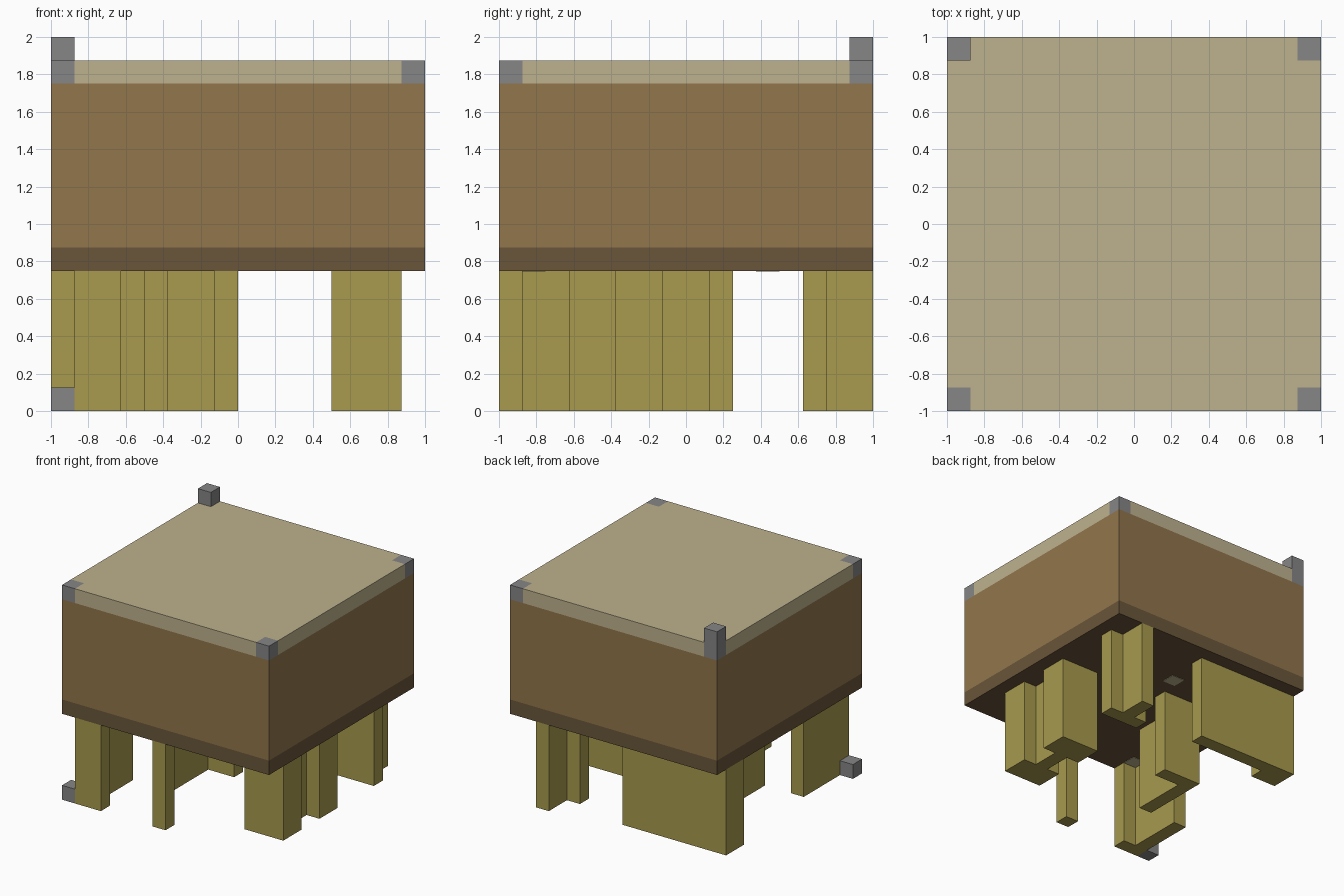
import bpy
import bmesh
from mathutils import Vector

UNIT = 0.125  # everything sits on a grid of eighths

old = bpy.data.objects.get("Cube")
if old:
    bpy.data.objects.remove(old, do_unlink=True)


def make_material(name, red, green, blue):
    """Flat material from display colour values."""
    linear = [((c / 255 + 0.055) / 1.055) ** 2.4 for c in (red, green, blue)]
    mat = bpy.data.materials.new(name)
    mat.use_nodes = True
    mat.diffuse_color = (*linear, 1)
    shader = mat.node_tree.nodes["Principled BSDF"]
    shader.inputs["Base Color"].default_value = (*linear, 1)
    shader.inputs["Roughness"].default_value = 0.9
    return mat


beige = make_material("beige_top", 190, 178, 142)
brown = make_material("brown_wood", 146, 118, 76)
dark = make_material("dark_brown_base", 106, 86, 58)
olive = make_material("olive_legs", 168, 154, 78)
grey = make_material("grey_stone", 134, 134, 134)


def finish(name, bm, *materials):
    """Turn a bmesh into a named, flat-shaded object."""
    bmesh.ops.recalc_face_normals(bm, faces=bm.faces)
    mesh = bpy.data.meshes.new(name)
    bm.to_mesh(mesh)
    bm.free()
    for mat in materials:
        mesh.materials.append(mat)
    obj = bpy.data.objects.new(name, mesh)
    bpy.context.collection.objects.link(obj)
    return obj


def prism(name, outline, bottom, top, mat):
    """Raise a floor outline, given in grid units, from bottom to top."""
    bm = bmesh.new()
    face = bm.faces.new([bm.verts.new(Vector((x, y, bottom)) * UNIT) for x, y in outline])
    raised = bmesh.ops.extrude_face_region(bm, geom=[face])["geom"]
    verts = [v for v in raised if isinstance(v, bmesh.types.BMVert)]
    bmesh.ops.translate(bm, verts=verts, vec=(0, 0, (top - bottom) * UNIT))
    return finish(name, bm, mat)


def square(x, y):
    """Outline of one grid cell."""
    return [(x, y), (x + 1, y), (x + 1, y + 1), (x, y + 1)]


# Body: one block cut into bands and corner cells
bm = bmesh.new()
bmesh.ops.create_cube(bm, size=2)
for v in bm.verts:
    v.co.z = (15 if v.co.z > 0 else 6) * UNIT
cuts = [("X", -7), ("X", 7), ("Y", -7), ("Y", 7), ("Z", 7), ("Z", 14)]
for axis, at in cuts:
    normal = Vector([axis == a for a in "XYZ"])
    bmesh.ops.bisect_plane(bm, geom=bm.verts[:] + bm.edges[:] + bm.faces[:],
                           plane_co=normal * at * UNIT, plane_no=normal)
for face in bm.faces:
    x, y, z = face.calc_center_median() / UNIT
    if z < 7:
        face.material_index = 0
    elif z < 14:
        face.material_index = 1
    else:
        corner = abs(x) > 7 and abs(y) > 7
        face.material_index = 3 if corner else 2
finish("body", bm, dark, brown, beige, grey)

# Legs: angular footprints raised to the underside of the body
legs = {
    "left_front_leg": [(4, -5), (7, -5), (7, -3), (6, -3), (6, -1), (7, -1),
                       (7, 1), (4, 1), (4, -1), (5, -1), (5, -3), (4, -3)],
    "left_back_leg": [(4, 5), (7, 5), (7, 6), (6, 6), (6, 8), (5, 8), (5, 6), (4, 6)],
    "right_back_leg": [(-8, 5), (-6, 5), (-6, 6), (0, 6), (0, 7), (-8, 7)],
    "middle_leg": [(-4, -3), (-3, -3), (-3, 1), (-1, 1), (-1, 2), (-4, 2)],
    "right_front_leg": [(-7, -8), (-5, -8), (-5, -7), (-6, -7), (-6, -3), (-7, -3)],
    "front_post": square(-1, -8),
}
for name, outline in legs.items():
    prism(name, outline, 0, 6, olive)

# Loose grey stones on the back corner and on the floor
prism("corner_stone", square(-8, 7), 15, 16, grey)
prism("floor_stone", square(-8, -8), 0, 1, grey)

# Pale marks on the underside
prism("back_mark", square(-1, 3), 5.97, 6, beige)
prism("front_mark", square(-6, -7), 5.97, 6, beige)
